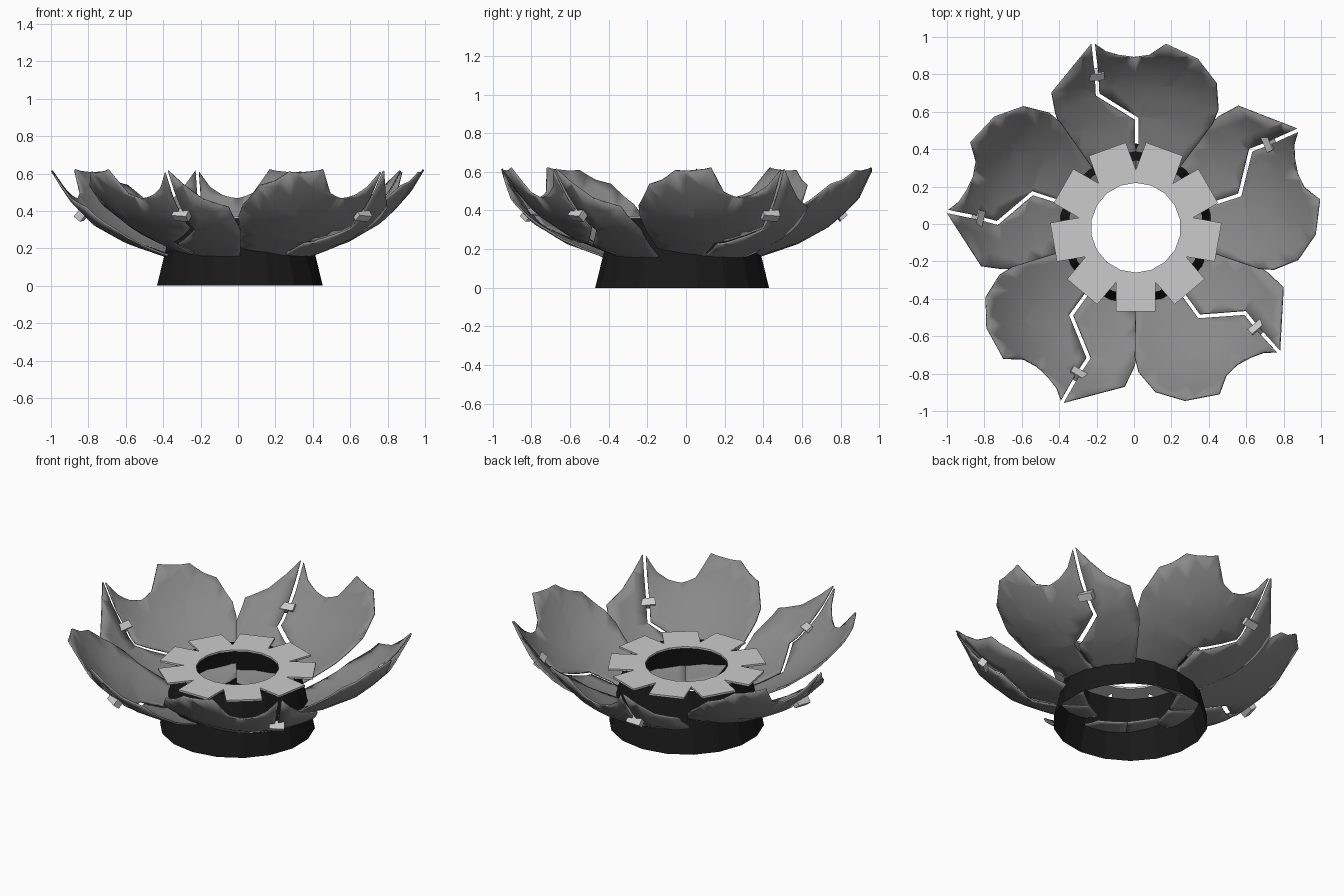
import bpy, bmesh, math
from mathutils import Vector, Matrix

if "Cube" in bpy.data.objects:
    bpy.data.objects.remove(bpy.data.objects["Cube"])

CX, CY = 0.01, -0.02


def material(name, v):
    m = bpy.data.materials.new(name)
    m.diffuse_color = (v, v, v, 1)
    m.use_nodes = True
    m.node_tree.nodes["Principled BSDF"].inputs["Base Color"].default_value = m.diffuse_color
    return m


dark = material("dark", 0.01)
petal_grey = material("petal_grey", 0.25)


def finish(bm, name, mat=None, thickness=0, smooth=False):
    me = bpy.data.meshes.new(name)
    bm.to_mesh(me)
    bm.free()
    ob = bpy.data.objects.new(name, me)
    bpy.context.collection.objects.link(ob)
    ob.location = (CX, CY, 0)
    if mat:
        me.materials.append(mat)
    if smooth:
        for p in me.polygons:
            p.use_smooth = True
    if thickness:
        mod = ob.modifiers.new("thickness", 'SOLIDIFY')
        mod.thickness = thickness
        mod.offset = 0
    return ob


# Bowl profile: height as a function of distance, plus a slight sideways cup
PROFILE = [(0.2, 0.13), (0.38, 0.16), (0.6, 0.235), (0.78, 0.335), (0.91, 0.465), (1.02, 0.64)]


def height(t, r):
    d = max(0.2, math.hypot(t, r))
    for (a, za), (b, zb) in zip(PROFILE, PROFILE[1:]):
        if d <= b or b == PROFILE[-1][0]:
            return za + (zb - za) * (d - a) / (b - a) + 0.1 * t + 0.3 * t * t


# Two outline halves of a cracked petal (sideways, outward)
RIGHT = [(0.0, 0.24), (0.0, 0.42), (0.015, 0.45), (0.015, 0.59), (-0.195, 0.72), (-0.2, 0.82),
         (-0.218, 0.98), (-0.16, 0.94), (-0.09, 0.92), (-0.01, 0.91), (0.07, 0.92), (0.16, 0.98),
         (0.33, 0.9), (0.43, 0.77), (0.44, 0.63), (0.41, 0.555), (0.17, 0.235)]
LEFT = [(0.0, 0.24), (0.0, 0.42), (-0.005, 0.45), (-0.005, 0.575), (-0.215, 0.705), (-0.221, 0.82),
        (-0.238, 0.98), (-0.45, 0.72), (-0.43, 0.61), (-0.41, 0.555), (-0.17, 0.235)]


def petal_piece(outline, angle, name):
    bm = bmesh.new()
    bm.faces.new([bm.verts.new((t, r, 0)) for t, r in outline])
    bmesh.ops.triangulate(bm, faces=bm.faces[:])
    # dice the flat outline so it can bend
    for i in range(-5, 13):
        for n in ((1, 0, 0), (0, 1, 0)):
            bmesh.ops.bisect_plane(bm, geom=bm.verts[:] + bm.edges[:] + bm.faces[:],
                                   plane_co=Vector(n) * (i * 0.08 + 0.033), plane_no=n, dist=1e-5)
    bmesh.ops.remove_doubles(bm, verts=bm.verts[:], dist=0.0005)
    for v in bm.verts:
        v.co.z = height(v.co.x, v.co.y)
    bmesh.ops.recalc_face_normals(bm, faces=bm.faces[:])
    bmesh.ops.transform(bm, matrix=Matrix.Rotation(angle, 4, 'Z'), verts=bm.verts[:])
    finish(bm, name, petal_grey, 0.01, True)


# Five petals, each with a staple bridging the crack
for k in range(5):
    ang = k * math.tau / 5
    petal_piece(RIGHT, ang, f"petal_{k}_right")
    petal_piece(LEFT, ang, f"petal_{k}_left")
    bm = bmesh.new()
    bmesh.ops.create_cube(bm, size=1)
    mat = (Matrix.Rotation(ang, 4, 'Z') @ Matrix.Translation((-0.212, 0.82, 0.378))
           @ Matrix.Rotation(math.radians(40), 4, 'X') @ Matrix.Rotation(math.radians(6), 4, 'Z')
           @ Matrix.Diagonal((0.09, 0.045, 0.05, 1)))
    bmesh.ops.transform(bm, matrix=mat, verts=bm.verts[:])
    finish(bm, f"staple_{k}")

# Open tapered base
bm = bmesh.new()
bmesh.ops.create_cone(bm, segments=18, radius1=0.45, radius2=0.36, depth=0.365, cap_ends=False,
                      matrix=Matrix.Translation((0, 0, 0.1825)))
finish(bm, "base", dark)

# Flat toothed ring on top: nine rectangular teeth
bm = bmesh.new()
for k in range(9):
    rot = Matrix.Rotation(math.radians(40 * k - 90), 4, 'Z')
    c, s = math.cos(math.radians(20)), math.sin(math.radians(20))
    pts = [(0.24 * c, -0.24 * s), (0.31 * c, -0.31 * s), (0.447, -0.105),
           (0.447, 0.105), (0.31 * c, 0.31 * s), (0.24 * c, 0.24 * s), (0.24, 0)]
    bm.faces.new([bm.verts.new(rot @ Vector((x, y, 0.365))) for x, y in pts])
bmesh.ops.remove_doubles(bm, verts=bm.verts[:], dist=0.001)
finish(bm, "toothed_ring", None, 0.012)
